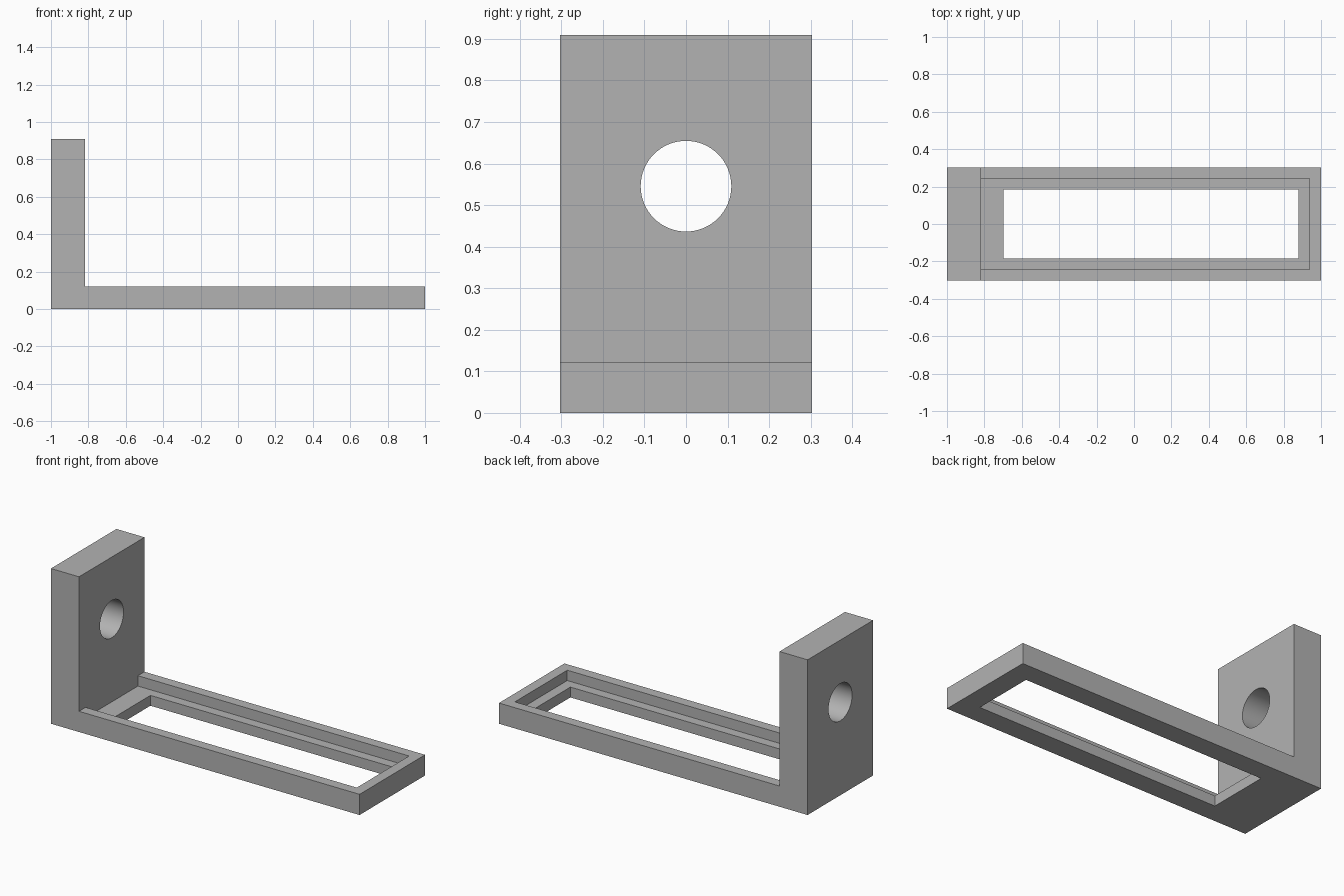
import bpy
import bmesh
from math import radians

cube = bpy.data.objects.get("Cube")
if cube:
    bpy.data.objects.remove(cube, do_unlink=True)

U = 2 / 33                      # module: the bracket is 33 units long
HALF_WIDTH = 5 * U
LEFT, RIGHT = -1.0, 1.0
WALL = LEFT + 3 * U             # inner face of the upright
BASE_TOP, HEIGHT = 2 * U, 15 * U

grey = bpy.data.materials.new("plain grey")
grey.use_nodes = True
colour = (0.45, 0.45, 0.45, 1)
grey.diffuse_color = colour
grey.node_tree.nodes["Principled BSDF"].inputs["Base Color"].default_value = colour


def box_cutter(name, x0, x1, half_y, z0, z1):
    bpy.ops.mesh.primitive_cube_add(size=1, location=((x0 + x1) / 2, 0, (z0 + z1) / 2))
    ob = bpy.context.object
    ob.name = name
    ob.scale = (x1 - x0, 2 * half_y, z1 - z0)
    return ob


# L-shaped body: side profile extruded across the width
profile = [(LEFT, 0), (RIGHT, 0), (RIGHT, BASE_TOP), (WALL, BASE_TOP), (WALL, HEIGHT), (LEFT, HEIGHT)]
bm = bmesh.new()
side = bm.faces.new([bm.verts.new((x, -HALF_WIDTH, z)) for x, z in profile])
ext = bmesh.ops.extrude_face_region(bm, geom=[side])
bmesh.ops.translate(bm, vec=(0, 2 * HALF_WIDTH, 0),
                    verts=[g for g in ext["geom"] if isinstance(g, bmesh.types.BMVert)])
bmesh.ops.recalc_face_normals(bm, faces=bm.faces)
mesh = bpy.data.meshes.new("bracket_body")
bm.to_mesh(mesh)
bm.free()
mesh.materials.append(grey)
body = bpy.data.objects.new("bracket_body", mesh)
bpy.context.collection.objects.link(body)

# Cutters: window through the base, shallow recess around it, round hole in the upright
window = box_cutter("window_cutter", LEFT + 5 * U, RIGHT - 2 * U, 3.05 * U, -U, 3 * U)
recess = box_cutter("recess_cutter", WALL, RIGHT - U, 4 * U, U, BASE_TOP + U)
# the recess stops flush with the upright, so its top stays just above the base
bpy.ops.mesh.primitive_cylinder_add(vertices=64, radius=1.8 * U, depth=6 * U,
                                    location=(LEFT + 1.5 * U, 0, 9 * U),
                                    rotation=(0, radians(90), 0))
hole = bpy.context.object
hole.name = "hole_cutter"

cutters = [window, recess, hole]
bpy.context.view_layer.objects.active = body
for cutter in cutters:
    mod = body.modifiers.new(cutter.name, "BOOLEAN")
    mod.operation = "DIFFERENCE"
    mod.solver = "EXACT"
    mod.object = cutter
bpy.context.view_layer.update()
for cutter in cutters:
    bpy.ops.object.modifier_apply(modifier=cutter.name)
for cutter in cutters:
    bpy.data.objects.remove(cutter, do_unlink=True)

# Smooth bore, sharp edges everywhere else
bpy.ops.object.select_all(action="DESELECT")
body.select_set(True)
bpy.ops.object.shade_smooth_by_angle(angle=radians(30))
